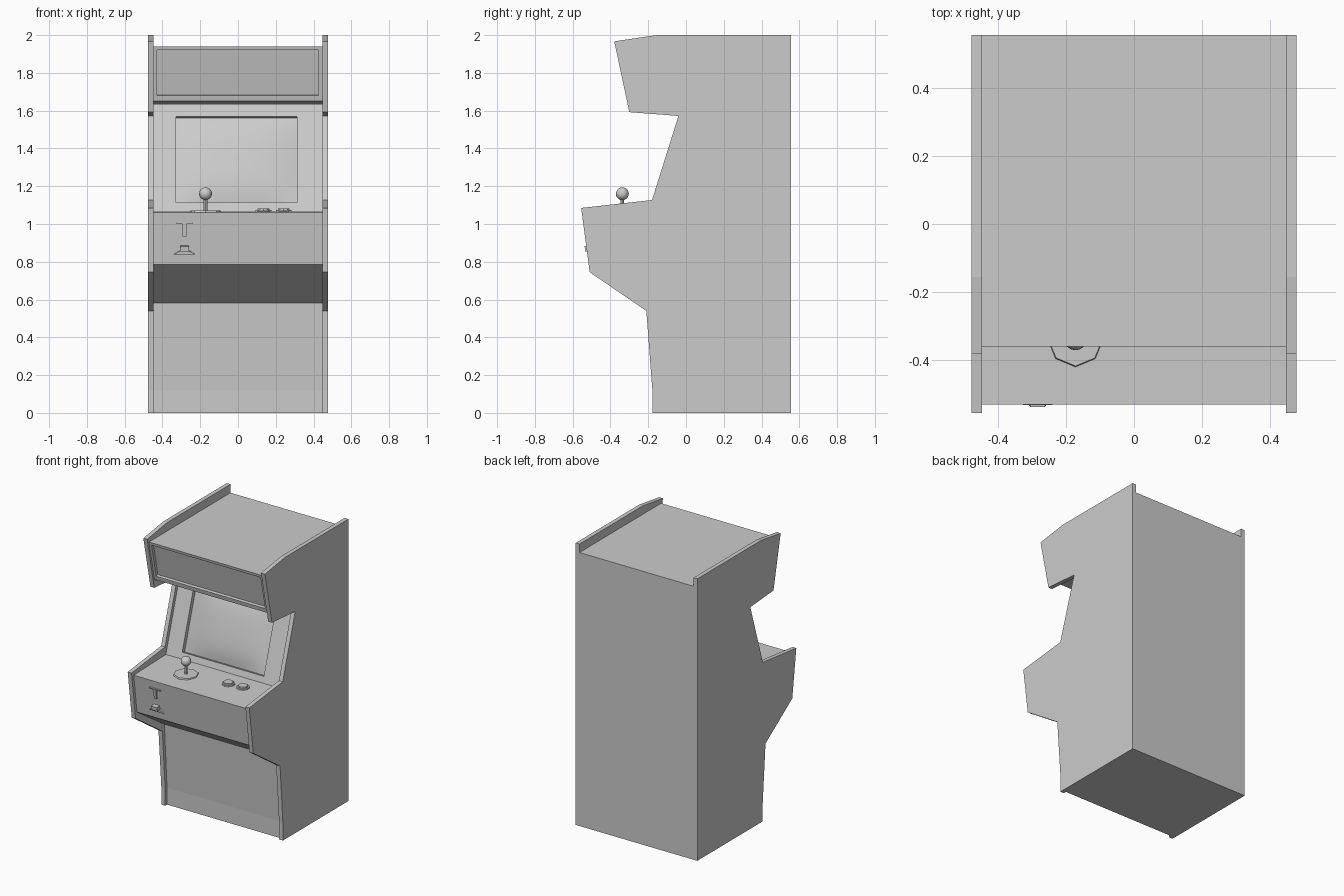
import bpy, bmesh
from mathutils import Vector, Matrix

if "Cube" in bpy.data.objects:
    bpy.data.objects.remove(bpy.data.objects["Cube"])


def make_object(name, bm, recalc=True):
    if recalc:
        bmesh.ops.recalc_face_normals(bm, faces=bm.faces)
    mesh = bpy.data.meshes.new(name)
    bm.to_mesh(mesh)
    bm.free()
    obj = bpy.data.objects.new(name, mesh)
    bpy.context.collection.objects.link(obj)
    return obj


def extrude_profile(name, pts, x0, x1):
    bm = bmesh.new()
    face = bm.faces.new([bm.verts.new((x0, y, z)) for y, z in pts])
    new = bmesh.ops.extrude_face_region(bm, geom=[face])["geom"]
    bmesh.ops.translate(bm, vec=(x1 - x0, 0, 0),
                        verts=[v for v in new if isinstance(v, bmesh.types.BMVert)])
    return make_object(name, bm)


def on_slope(a, b, x, z, depth=0.0):
    """Point on the sloped front face a-b at height z, pushed inward by depth."""
    t = (z - a[1]) / (b[1] - a[1])
    d = Vector((b[0] - a[0], b[1] - a[1])).normalized()
    return Vector((x, a[0] + t * (b[0] - a[0]) + d.y * depth, z - d.x * depth))


def smooth(obj):
    for p in obj.data.polygons:
        p.use_smooth = True


def cylinder(name, loc, r1, r2, h, sides):
    bm = bmesh.new()
    bmesh.ops.create_cone(bm, cap_ends=True, segments=sides, radius1=r1, radius2=r2,
                          depth=h, matrix=Matrix.Translation((loc[0], loc[1], loc[2] + h / 2)))
    return make_object(name, bm)


# Side panels
side = [(0.555, 0), (0.555, 2.0), (-0.155, 2.0), (-0.38, 1.967), (-0.30, 1.592),
        (-0.04, 1.572), (-0.18, 1.127), (-0.555, 1.085), (-0.51, 0.745),
        (-0.21, 0.54), (-0.178, 0.12), (-0.178, 0)]
for label, s in (("left", -1), ("right", 1)):
    extrude_profile(label + "_side_panel", side, s * 0.447, s * 0.477)

# Cabinet body, with recessed openings for the sign and the screen
W = 0.447
bez_lo, bez_hi = (-0.17, 1.07), (0.005, 1.632)
sign_lo, sign_hi = (-0.297, 1.65), (-0.36, 1.94)
ctrl_lo, ctrl_hi = (-0.494, 0.785), (-0.53, 1.06)
body = [(0.555, 0), (0.555, 1.94), sign_hi, sign_lo, bez_hi, bez_lo, ctrl_hi, ctrl_lo,
        (-0.187, 0.582), (-0.157, 0.12), (-0.157, 0)]
openings = {
    "sign": (sign_lo, sign_hi, -0.43, 0.425, 1.68, 1.92, 0.02),
    "screen": (bez_lo, bez_hi, -0.328, 0.312, 1.113, 1.57, 0.028),
}
bm = bmesh.new()
for i, p in enumerate(body):
    q = body[(i + 1) % len(body)]
    quad = [(-W, *p), (W, *p), (W, *q), (-W, *q)]
    hole = next((o for o in openings.values() if {p, q} == {o[0], o[1]}), None)
    if hole is None:
        bm.faces.new([bm.verts.new(c) for c in quad])
        continue
    a, b, x0, x1, z0, z1, depth = hole
    corners = ((x0, z0), (x1, z0), (x1, z1), (x0, z1))
    outer = [(-W, *a), (W, *a), (W, *b), (-W, *b)]
    rings = [[bm.verts.new(c) for c in outer]]
    for dep in (0, depth):
        rings.append([bm.verts.new(on_slope(a, b, x, z, dep)) for x, z in corners])
    for r, s in zip(rings, rings[1:]):
        for k in range(4):
            n = (k + 1) % 4
            bm.faces.new((r[k], r[n], s[n], s[k]))
bmesh.ops.remove_doubles(bm, verts=bm.verts, dist=0.0001)
make_object("cabinet_body", bm)


# Sign panel and bulging screen
def panel(name, opening, n, bulge):
    a, b, x0, x1, z0, z1, depth = opening
    bm = bmesh.new()
    grid = []
    for j in range(n + 1):
        row = []
        for i in range(n + 1):
            u, v = 2 * i / n - 1, 2 * j / n - 1
            h = bulge * (1 - abs(u) ** 3) * (1 - abs(v) ** 3)
            row.append(bm.verts.new(on_slope(a, b, x0 + (x1 - x0) * i / n,
                                             z0 + (z1 - z0) * j / n, depth - h)))
        grid.append(row)
    for j in range(n):
        for i in range(n):
            bm.faces.new((grid[j][i], grid[j][i + 1], grid[j + 1][i + 1], grid[j + 1][i]))
    return make_object(name, bm, recalc=False)


panel("sign_panel", openings["sign"], 1, 0)
smooth(panel("screen", openings["screen"], 12, 0.03))

# Joystick
jx, jy = -0.172, -0.337
cylinder("joystick_base", (jx, jy, 1.058), 0.085, 0.08, 0.014, 8)
cylinder("joystick_shaft", (jx, jy, 1.065), 0.01, 0.01, 0.08, 8)
bm = bmesh.new()
bmesh.ops.create_uvsphere(bm, u_segments=16, v_segments=10, radius=0.034,
                          matrix=Matrix.Translation((jx, jy, 1.16)))
smooth(make_object("joystick_ball", bm))

# Push buttons
for k, (x, y) in enumerate(((0.135, -0.30), (0.242, -0.29)), 1):
    cylinder(f"button_{k}_ring", (x, y, 1.058), 0.045, 0.043, 0.016, 10)
    cylinder(f"button_{k}_cap", (x, y, 1.07), 0.034, 0.032, 0.013, 10)


# Coin fittings on the control box front
def fitting(name, bottom_half, top_half, z0, z1, out):
    x = -0.283
    bm = bmesh.new()
    rings = []
    for dep in (0.01, -out):
        rings.append([bm.verts.new(on_slope(ctrl_lo, ctrl_hi, x + dx, z, dep))
                      for dx, z in ((-bottom_half, z0), (bottom_half, z0),
                                    (top_half, z1), (-top_half, z1))])
    for r in rings:
        bm.faces.new(r)
    for k in range(4):
        n = (k + 1) % 4
        bm.faces.new((rings[0][k], rings[0][n], rings[1][n], rings[1][k]))
    make_object(name, bm)


fitting("coin_slot_bar", 0.043, 0.043, 1.0, 1.008, 0.008)
fitting("coin_slot_stem", 0.01, 0.01, 0.935, 1.0, 0.01)
fitting("coin_return_ledge", 0.056, 0.03, 0.84, 0.856, 0.01)
fitting("coin_return_box", 0.025, 0.022, 0.858, 0.886, 0.03)
